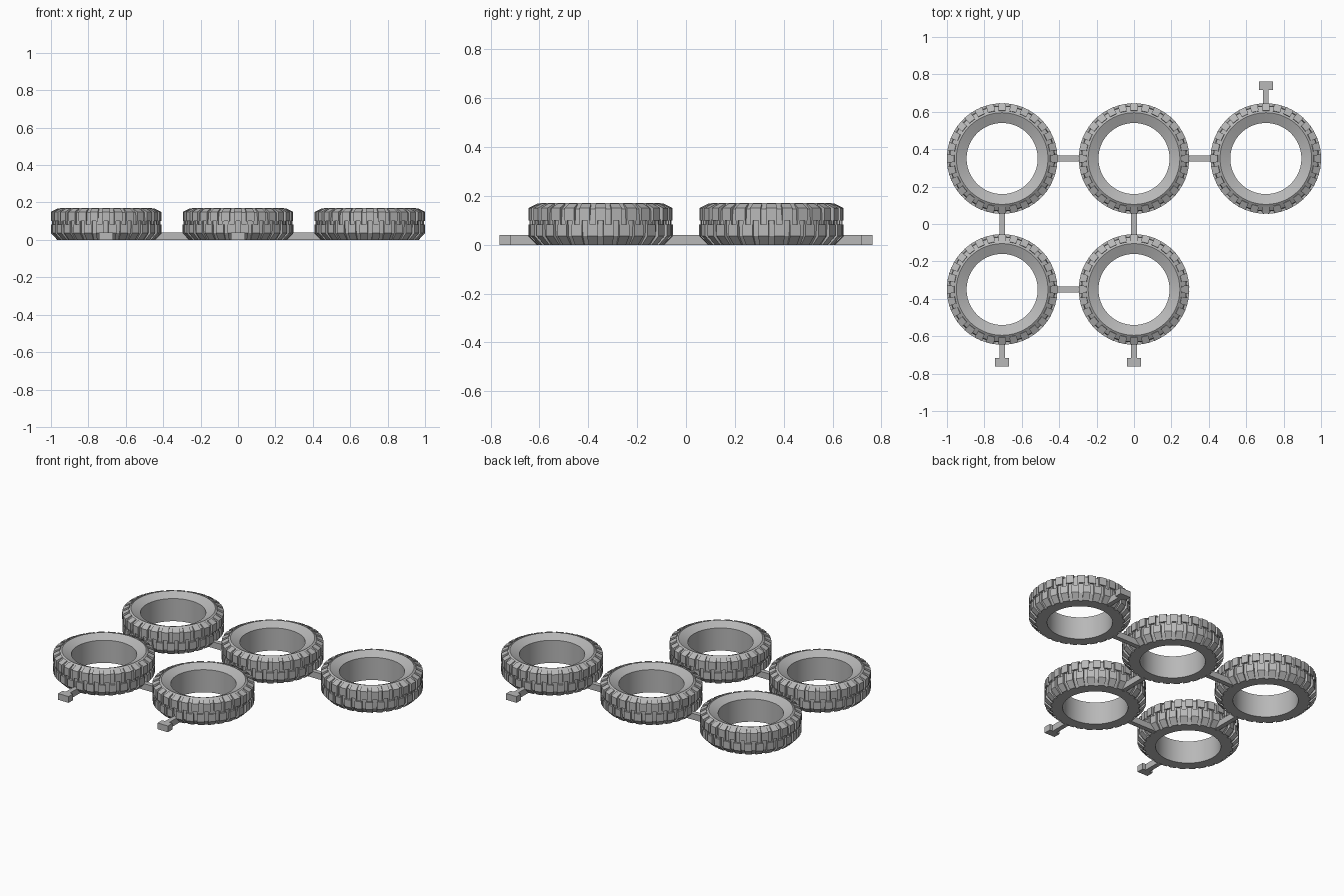
import bpy, bmesh
from math import sin, cos, pi, radians

cube = bpy.data.objects.get("Cube")
if cube:
    bpy.data.objects.remove(cube, do_unlink=True)

PITCH_X, PITCH_Y = 0.705, 0.35   # tyre spacing
LUGS, SEGMENTS = 28, 84

grey = bpy.data.materials.new("plain grey")
grey.use_nodes = True
colour = (0.48, 0.48, 0.48, 1)
grey.diffuse_color = colour
grey.node_tree.nodes["Principled BSDF"].inputs["Base Color"].default_value = colour


def ring(bm, profile, angle):
    return [bm.verts.new((r * cos(angle), r * sin(angle), z)) for r, z in profile]


def bridge(bm, a, b):
    n = len(a)
    for i in range(n):
        j = (i + 1) % n
        bm.faces.new((a[i], b[i], b[j], a[j]))


def add_lug(bm, profile, angle, width):
    a = ring(bm, profile, angle - width / 2)
    b = ring(bm, profile, angle + width / 2)
    bridge(bm, a, b)
    bm.faces.new(a)
    bm.faces.new(b[::-1])


def tyre_mesh():
    bm = bmesh.new()
    # Carcass: straight bore, dished upper sidewall, flat base
    body = [(0.19, 0), (0.252, 0), (0.28, 0.036), (0.283, 0.09),
            (0.28, 0.147), (0.245, 0.17), (0.19, 0.145)]
    rings = [ring(bm, body, 2 * pi * i / SEGMENTS) for i in range(SEGMENTS)]
    for i in range(SEGMENTS):
        bridge(bm, rings[i], rings[(i + 1) % SEGMENTS])
    # Two staggered rows of tread lugs wrapping over the shoulders
    upper = [(0.275, 0.1), (0.296, 0.1), (0.296, 0.15), (0.258, 0.169), (0.255, 0.16)]
    lower = [(0.245, 0), (0.261, 0), (0.296, 0.036), (0.296, 0.083), (0.275, 0.083)]
    step = 2 * pi / LUGS
    for i in range(LUGS):
        add_lug(bm, upper, i * step, step * 0.66)
        add_lug(bm, lower, (i + 0.5) * step, step * 0.66)
    # Narrow tie blocks linking the rows
    tie = [(0.275, 0.078), (0.291, 0.078), (0.291, 0.105), (0.275, 0.105)]
    for i in range(2 * LUGS):
        add_lug(bm, tie, (i / 2 + 0.25) * step, step * 0.15)
    bmesh.ops.recalc_face_normals(bm, faces=bm.faces)
    mesh = bpy.data.meshes.new("tyre")
    bm.to_mesh(mesh)
    bm.free()
    mesh.materials.append(grey)
    return mesh


def box(name, x0, x1, y0, y1, height=0.04):
    bpy.ops.mesh.primitive_cube_add(
        size=1, location=((x0 + x1) / 2, (y0 + y1) / 2, height / 2))
    ob = bpy.context.object
    ob.name = name
    ob.scale = (x1 - x0, y1 - y0, height)
    ob.data.materials.append(grey)


# Five tyres in an L-shaped grid
mesh = tyre_mesh()
places = {"back_right": (-1, 1), "back_middle": (0, 1), "back_left": (1, 1),
          "front_right": (-1, -1), "front_middle": (0, -1)}
for i, (name, (cx, cy)) in enumerate(places.items()):
    ob = bpy.data.objects.new(name + "_tyre", mesh)
    ob.location = (cx * PITCH_X, cy * PITCH_Y, 0)
    bpy.context.collection.objects.link(ob)
    if i == 0:
        bpy.context.view_layer.objects.active = ob
        ob.select_set(True)
        bpy.ops.object.shade_smooth_by_angle(angle=radians(20))

# Bars joining neighbouring tyres
HALF, REACH = 0.015, 0.255
for cx, cy in ((-1, 1), (0, 1), (-1, -1)):
    y = cy * PITCH_Y
    box("cross_bar", cx * PITCH_X + REACH, (cx + 1) * PITCH_X - REACH, y - HALF, y + HALF)
for cx in (-1, 0):
    x = cx * PITCH_X
    box("long_bar", x - HALF, x + HALF, REACH - PITCH_Y, PITCH_Y - REACH)

# Outer stems with end tabs
for cx, side in ((-1, -1), (0, -1), (1, 1)):
    x = cx * PITCH_X
    inner, neck, end = (side * v for v in (PITCH_Y + REACH, 0.717, 0.763))
    box("stem", x - HALF, x + HALF, min(inner, neck), max(inner, neck))
    box("end_tab", x - 0.037, x + 0.037, min(neck, end), max(neck, end))
